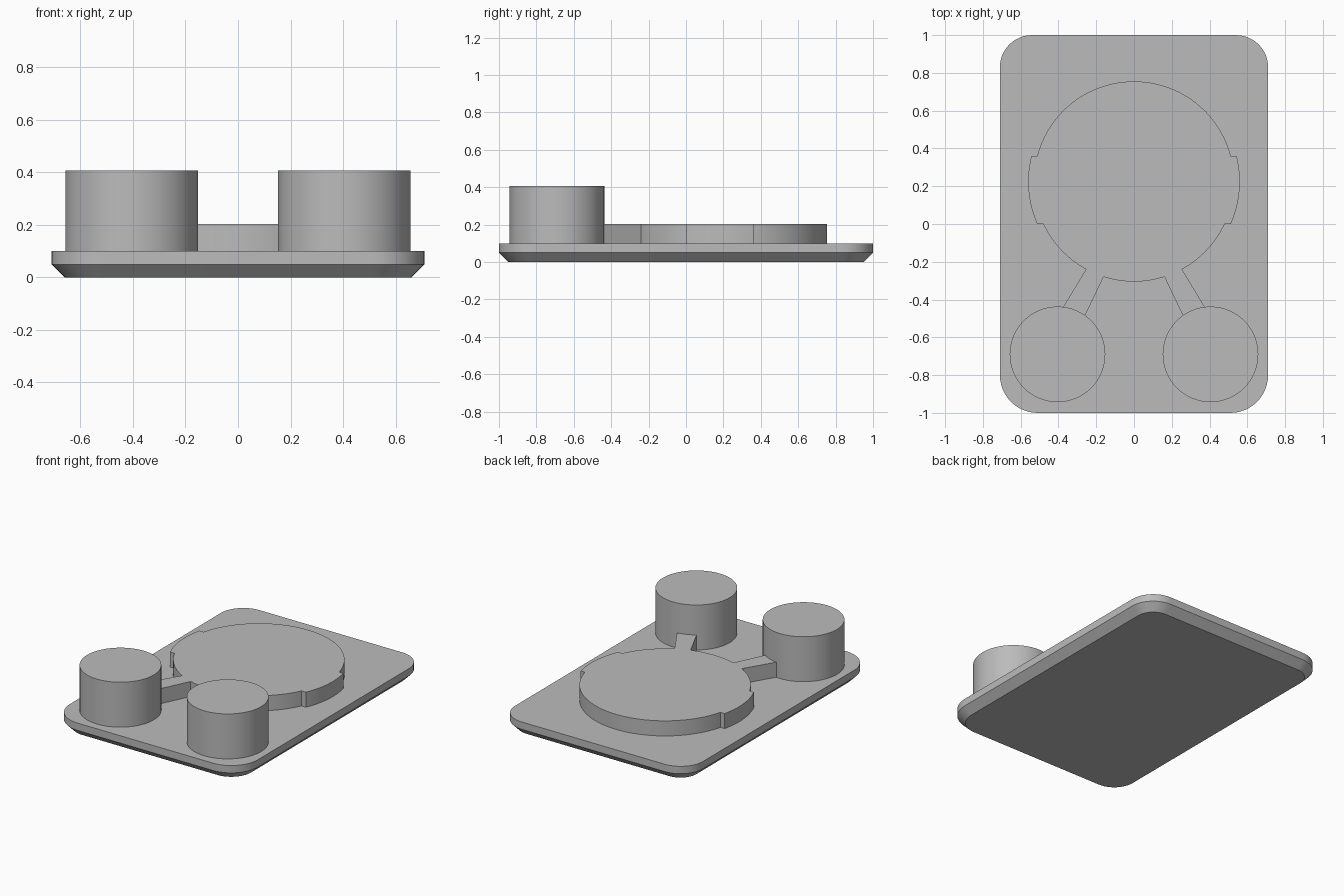
import bpy, bmesh
from math import sin, cos, asin, radians, degrees

cube = bpy.data.objects.get("Cube")
if cube:
    bpy.data.objects.remove(cube, do_unlink=True)

grey = bpy.data.materials.new("mid_grey")
grey.use_nodes = True
colour = (0.5, 0.5, 0.5, 1)
grey.diffuse_color = colour
grey.node_tree.nodes["Principled BSDF"].inputs["Base Color"].default_value = colour


def arc(cx, cy, r, start, end, steps):
    """Points on a circular arc, angles in degrees."""
    angles = [radians(start + (end - start) * i / steps) for i in range(steps + 1)]
    return [(cx + r * cos(a), cy + r * sin(a)) for a in angles]


def mirrored(half):
    """Close a right-hand outline, listed bottom to top, across x = 0."""
    return half + [(-x, y) for x, y in reversed(half) if x > 1e-4]


def loft(name, layers):
    """Solid through stacked outlines of equal point count."""
    bm = bmesh.new()
    rings = [[bm.verts.new((x, y, z)) for x, y in pts] for z, pts in layers]
    for low, high in zip(rings, rings[1:]):
        for i in range(len(low)):
            j = (i + 1) % len(low)
            bm.faces.new((low[i], low[j], high[j], high[i]))
    bm.faces.new(rings[0][::-1])
    bm.faces.new(rings[-1])
    mesh = bpy.data.meshes.new(name)
    bm.to_mesh(mesh)
    bm.free()
    mesh.materials.append(grey)
    obj = bpy.data.objects.new(name, mesh)
    bpy.context.collection.objects.link(obj)
    bpy.ops.object.select_all(action='DESELECT')
    obj.select_set(True)
    bpy.context.view_layer.objects.active = obj
    bpy.ops.object.shade_smooth_by_angle(angle=radians(30))
    return obj


# Base plate with rounded corners and a chamfered underside
def plate(inset):
    w, d = 0.71, 1.0
    front, back = 0.2, 0.17
    return mirrored(arc(w - front, front - d, front - inset, -90, 0, 12)
                    + arc(w - back, d - back, back - inset, 0, 90, 12))


loft("base_plate", [(0, plate(0.05)), (0.05, plate(0)), (0.1, plate(0))])

# Raised disc with side bulges and two arms reaching forward
cy, r, bulge = 0.225, 0.53, 0.56


def angle_at(y, radius):
    return degrees(asin((y - cy) / radius))


half = arc(0, cy, r, -90, angle_at(-0.28, r), 10)
half += [(0.26, -0.487), (0.375, -0.44)]
half += arc(0, cy, r, angle_at(-0.24, r), angle_at(0, r), 14)
half += arc(0, cy, bulge, angle_at(0, bulge), angle_at(0.36, bulge), 14)
half += arc(0, cy, r, angle_at(0.36, r), 90, 26)
outline = mirrored(half)
loft("raised_disc_and_arms", [(0.09, outline), (0.203, outline)])

# Two tall round posts at the front
for side, x in (("left", 0.405), ("right", -0.405)):
    circle = arc(x, -0.69, 0.253, 0, 360, 64)[:-1]
    loft(side + "_post", [(0.09, circle), (0.407, circle)])
